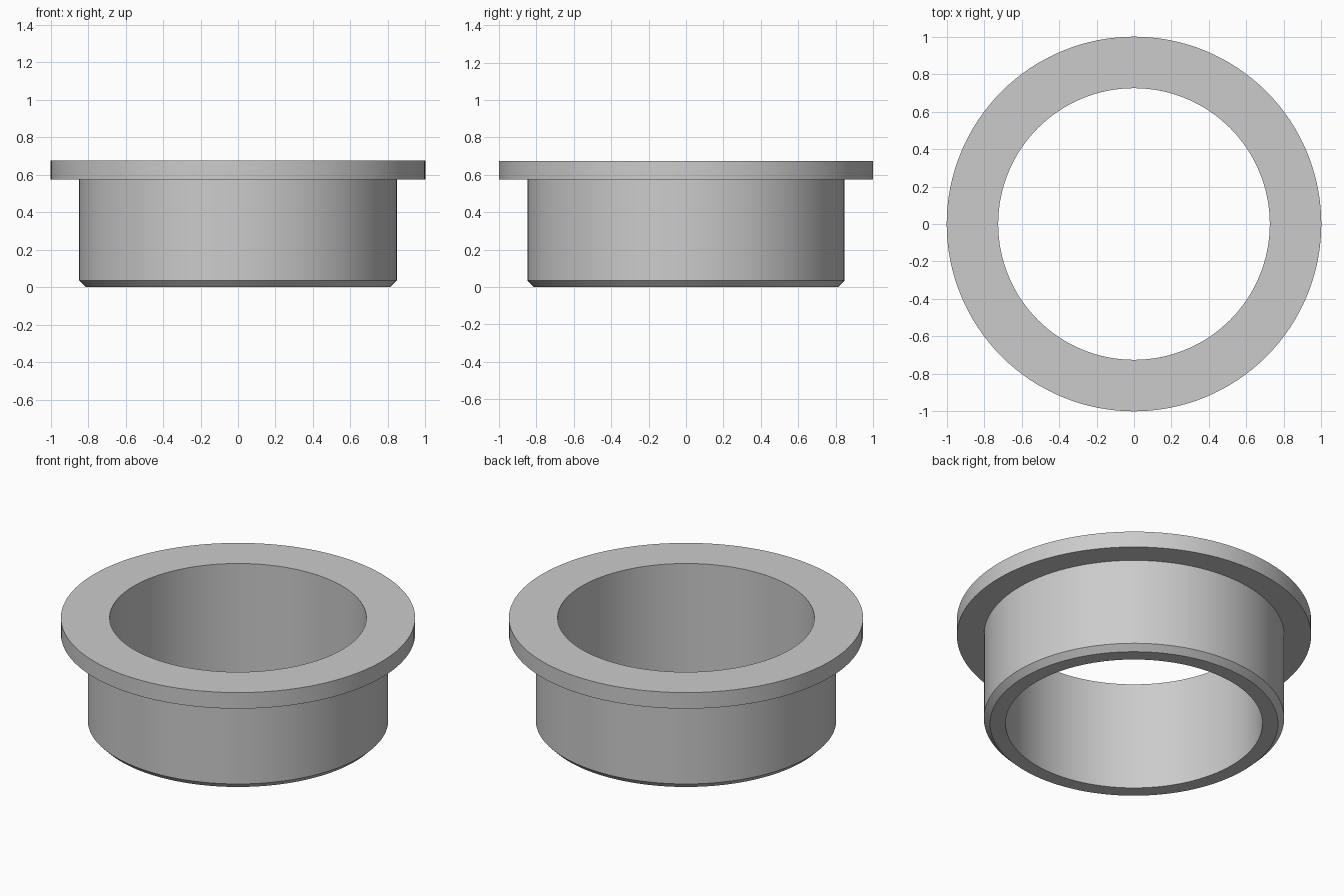
import bpy, bmesh, math

if "Cube" in bpy.data.objects:
    bpy.data.objects.remove(bpy.data.objects["Cube"])

SEGMENTS = 128


def lathe(name, profile):
    """Revolve a closed (radius, z) profile around the z axis."""
    bm = bmesh.new()
    rings = []
    for i in range(SEGMENTS):
        a = math.tau * i / SEGMENTS
        rings.append([bm.verts.new((r * math.cos(a), r * math.sin(a), z)) for r, z in profile])
    n = len(profile)
    for i in range(SEGMENTS):
        a, b = rings[i], rings[(i + 1) % SEGMENTS]
        for j in range(n):
            k = (j + 1) % n
            bm.faces.new((a[j], b[j], b[k], a[k]))
    bmesh.ops.recalc_face_normals(bm, faces=bm.faces)
    mesh = bpy.data.meshes.new(name)
    bm.to_mesh(mesh)
    bm.free()
    obj = bpy.data.objects.new(name, mesh)
    bpy.context.collection.objects.link(obj)
    bpy.ops.object.select_all(action='DESELECT')
    obj.select_set(True)
    bpy.context.view_layer.objects.active = obj
    bpy.ops.object.shade_smooth_by_angle(angle=math.radians(30))
    return obj


# Flanged sleeve bushing: straight bore, chamfered lower edge, wide top flange
lathe("flanged_bushing", [
    (0.725, 0.0), (0.813, 0.0), (0.848, 0.035),   # foot and chamfer
    (0.848, 0.575), (1.0, 0.575),                 # sleeve wall, flange underside
    (1.0, 0.675), (0.725, 0.675),                 # flange rim and top
])
